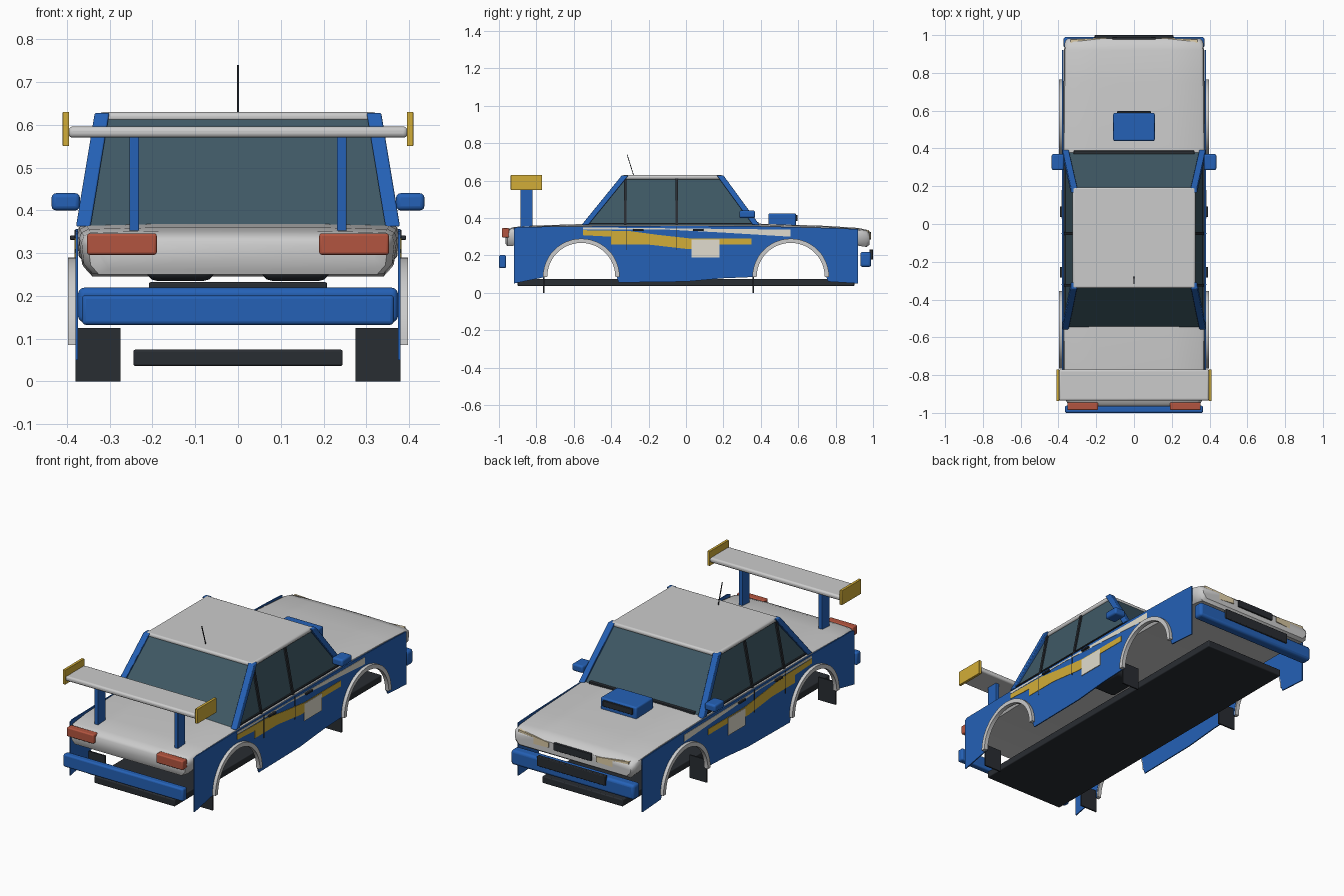
import bpy, bmesh, math
from mathutils import Vector

if "Cube" in bpy.data.objects:
    bpy.data.objects.remove(bpy.data.objects["Cube"])


def mat(name, r, g, b):
    m = bpy.data.materials.new(name)
    m.diffuse_color = (r, g, b, 1)
    m.use_nodes = True
    m.node_tree.nodes["Principled BSDF"].inputs["Base Color"].default_value = m.diffuse_color
    return m


BLUE = mat("blue", 0.018, 0.12, 0.47)
YELLOW = mat("yellow", 0.65, 0.42, 0.04)
BLACK = mat("black", 0.022, 0.026, 0.032)
GLASS = mat("glass", 0.05, 0.1, 0.13)
RED = mat("red", 0.45, 0.09, 0.05)
CREAM = mat("cream", 0.72, 0.6, 0.38)
PALE = mat("pale", 0.75, 0.72, 0.62)


def finish(name, bm, m=None, bevel=0, angle=35):
    bmesh.ops.recalc_face_normals(bm, faces=bm.faces[:])
    me = bpy.data.meshes.new(name)
    bm.to_mesh(me)
    bm.free()
    for p in me.polygons:
        p.use_smooth = True
    me.set_sharp_from_angle(angle=math.radians(angle))
    ob = bpy.data.objects.new(name, me)
    bpy.context.collection.objects.link(ob)
    if m:
        me.materials.append(m)
    if bevel:
        b = ob.modifiers.new("bevel", "BEVEL")
        b.width, b.segments = bevel, 3
    return ob


def box(name, x, y, z, m=None, bevel=0, mirror=False):
    """Box from (min, max) ranges, optionally on both sides."""
    for s in (1, -1) if mirror else (1,):
        bm = bmesh.new()
        bmesh.ops.create_cube(bm, size=1)
        for v in bm.verts:
            v.co = Vector((s * (x[0] + (v.co.x + .5) * (x[1] - x[0])),
                           y[0] + (v.co.y + .5) * (y[1] - y[0]),
                           z[0] + (v.co.z + .5) * (z[1] - z[0])))
        finish(name, bm, m, bevel)


def loft(name, rings, m=None, bevel=0, angle=35):
    """Skin a list of equal closed rings and cap both ends."""
    bm = bmesh.new()
    vs = [[bm.verts.new(p) for p in r] for r in rings]
    n = len(vs[0])
    for a, b in zip(vs, vs[1:]):
        for i in range(n):
            bm.faces.new((a[i], a[(i + 1) % n], b[(i + 1) % n], b[i]))
    bm.faces.new(vs[0])
    bm.faces.new(vs[-1])
    return finish(name, bm, m, bevel, angle)


def side_plate(name, pts, x0, x1, m=None):
    """Outline in (y, z) made into a thin plate on both sides."""
    for s in (1, -1):
        loft(name, [[(s * x, y, z) for y, z in pts] for x in (x0, x1)], m)


def beam(name, p, q, wx, wy, m, mirror=True, bevel=0):
    """Slanted bar with a horizontal rectangular section."""
    for s in (1, -1) if mirror else (1,):
        loft(name, [[(s * (c[0] + i * wx / 2), c[1] + j * wy / 2, c[2])
                     for i, j in ((-1, -1), (1, -1), (1, 1), (-1, 1))]
                    for c in (p, q)], m, bevel)


def arc(cy, r, cz=0.085, n=24):
    return [(cy - r * math.cos(math.pi * i / n), cz + r * math.sin(math.pi * i / n))
            for i in range(n + 1)]


# Upper body shell: sections of (y, half width, bottom z, top z)
sections = [(-.965, .325, .262, .325), (-.955, .35, .25, .338), (-.92, .366, .252, .35),
            (-.8, .372, .265, .358), (-.55, .376, .27, .366), (0, .378, .27, .37),
            (.38, .376, .27, .368), (.75, .372, .265, .356), (.92, .37, .252, .345),
            (.965, .366, .245, .335), (.982, .352, .258, .318)]
rings = []
for y, w, b, t in sections:
    half = [(w * .93, b), (w * .985, b + .022), (w, t - .025), (w * .985, t - .01),
            (w * .94, t - .002), (w * .5, t + .002)]
    rings.append([(x, y, z) for x, z in half] + [(-x, y, z) for x, z in half[::-1]])
loft("body_shell", rings, angle=40)

# Side panels with wheel arch openings
WHEELS = (-.56, .56)
outline = ([(-.92, .05)] + arc(-.56, .19) + [(-.36, .055), (0, .06), (.2, .078)]
           + arc(.56, .19) + [(.76, .06), (.92, .05), (.92, .34), (.8, .346),
                              (.4, .356), (-.5, .356), (-.9, .352), (-.92, .345)])
side_plate("side_panel", outline, .374, .380, BLUE)
for cy in WHEELS:
    side_plate("arch_trim", arc(cy, .205) + arc(cy, .182)[::-1], .376, .398)
    box("mud_flap", (.275, .38), (cy - .204, cy - .196), (0, .125), BLACK, mirror=True)

# Paint stripes, blank race plate, door seams and handles
side_plate("yellow_stripe", [(-.55, .335), (-.3, .33), (-.15, .31), (.03, .29), (.35, .29),
                             (.35, .258), (.18, .258), (.1, .235), (0, .235), (-.2, .258),
                             (-.4, .258), (-.4, .3), (-.55, .308)], .379, .382, YELLOW)
side_plate("pale_stripe", [(-.55, .35), (.56, .338), (.56, .3), (.2, .322), (-.1, .338),
                           (-.55, .338)], .379, .3815, PALE)
side_plate("race_plate", [(.03, .19), (.18, .19), (.18, .285), (.03, .285)], .380, .384, PALE)
for y in (-.32, -.05):
    box("door_seam", (.379, .3825), (y - .002, y + .002), (.23, .354), BLACK, mirror=True)
for y in (-.255, .065):
    box("door_handle", (.378, .393), (y - .028, y + .028), (.331, .341), BLACK, .002, True)

# Cabin glass, pillars and roof
corners = ((1, -.548, -.335), (1, .382, .188), (-1, .382, .188), (-1, -.548, -.335))
loft("cabin_glass", [[(s * .366, y0, .362) for s, y0, y1 in corners],
                     [(s * .314, y1, .618) for s, y0, y1 in corners]], GLASS)
beam("rear_pillar", (.362, -.541, .362), (.318, -.325, .628), .034, .036, BLUE, bevel=.004)
beam("front_pillar", (.362, .376, .362), (.318, .182, .628), .034, .036, BLUE, bevel=.004)
for y in (-.325, -.05):
    beam("window_post", (.367, y, .362), (.317, y, .618), .012, .014, BLACK)
beam("window_seal", (.366, -.08, .368), (.366, -.08, .374), .012, .92, BLACK)
box("roof", (-.325, .325), (-.34, .194), (.606, .63), None, .01)
box("windscreen_cowl", (-.32, .32), (.362, .388), (.364, .378), BLACK, .003)
beam("antenna", (0, -.28, .628), (0, -.315, .74), .004, .004, BLACK, mirror=False)

# Door mirrors
box("door_mirror", (.37, .436), (.285, .37), (.4, .44), BLUE, .01, True)

# Hood scoop
box("hood_scoop", (-.11, .11), (.44, .588), (.355, .425), BLUE, .008)
box("scoop_opening", (-.09, .09), (.58, .597), (.383, .415), BLACK, .003)

# Rear wing
box("wing_blade", (-.397, .397), (-.935, -.77), (.57, .596), None, .01)
box("wing_end_plate", (.395, .41), (-.937, -.77), (.55, .63), YELLOW, .002, True)
box("wing_strut", (.231, .254), (-.885, -.82), (.35, .573), BLUE, .003, True)

# Bumpers, intake and floor
box("rear_bumper", (-.365, .365), (-1, -.962), (.132, .202), BLUE, .009)
box("front_bumper", (-.374, .374), (.932, .99), (.138, .219), BLUE, .014)
box("front_intake", (-.208, .208), (.98, 1), (.178, .232), BLACK, .004)
box("floor_pan", (-.245, .245), (-.9, .9), (.036, .074), BLACK, .005)

# Lights and grille
box("tail_light", (.19, .353), (-.985, -.945), (.296, .346), RED, .006, True)
box("grille", (-.115, .115), (.97, .99), (.285, .325), BLACK, .003)
for s in (1, -1):
    loft("headlight", [[(s * x, y + dy, z) for x, dy, z in
                        ((.145, 0, .29), (.335, -.012, .278), (.335, -.012, .335), (.145, 0, .318))]
                       for y in (.965, .988)], CREAM)

# Seats
box("seat_base", (.055, .215), (-.1, .12), (.235, .36), BLACK, .025, True)
box("seat_back", (.06, .21), (-.15, -.09), (.3, .52), BLACK, .02, True)
